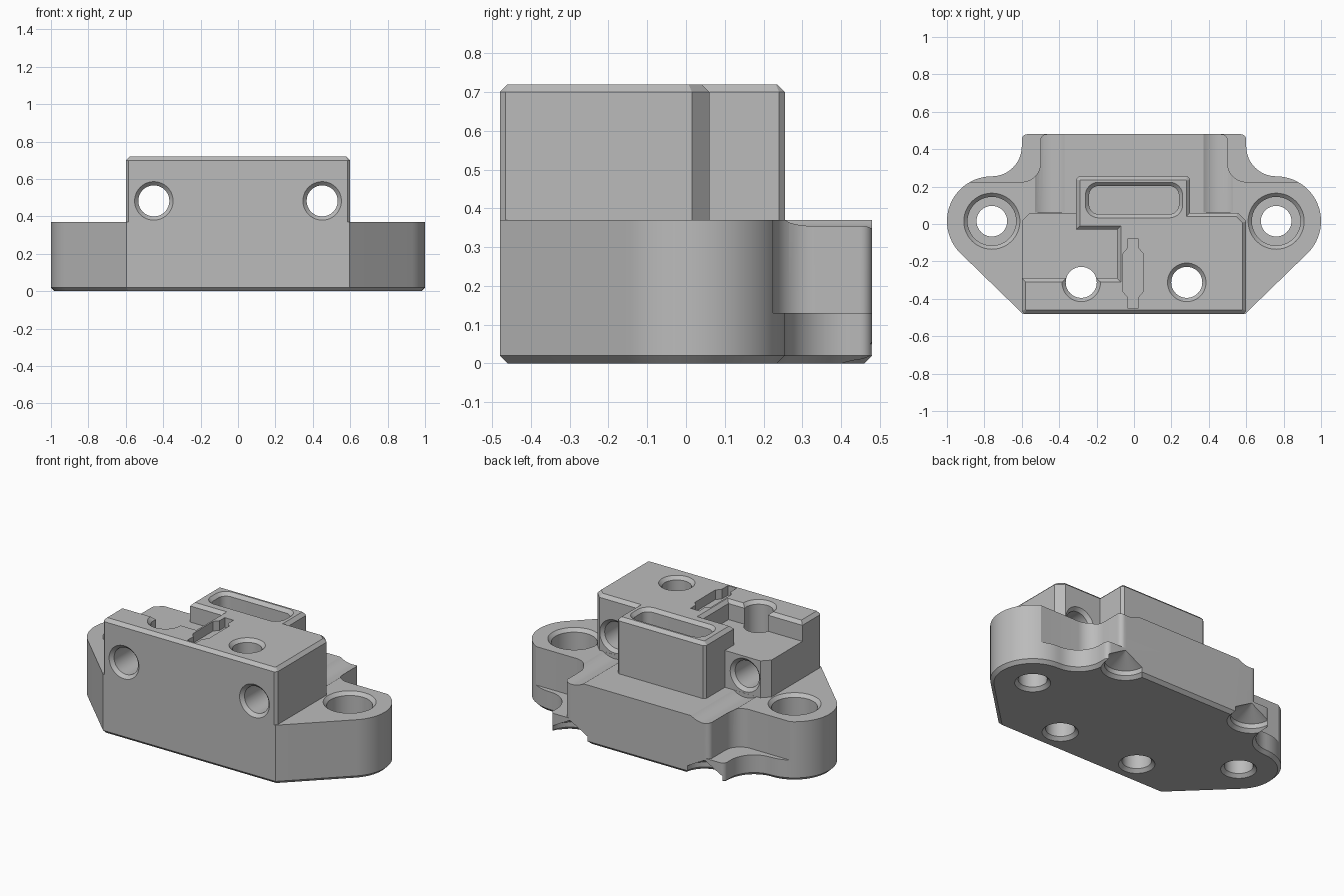
import bpy, bmesh
from math import cos, sin, radians

cube = bpy.data.objects.get("Cube")
if cube:
    bpy.data.objects.remove(cube, do_unlink=True)

grey = bpy.data.materials.new("mid grey")
grey.use_nodes = True
grey.diffuse_color = (0.5, 0.5, 0.5, 1)
grey.node_tree.nodes["Principled BSDF"].inputs["Base Color"].default_value = (0.5, 0.5, 0.5, 1)


def arc(cx, cy, r, a0, a1, n=12):
    angles = [radians(a0 + (a1 - a0) * i / n) for i in range(n + 1)]
    return [(cx + r * cos(a), cy + r * sin(a)) for a in angles]


def circle(cx, cy, r, n=48):
    return arc(cx, cy, r, 0, 360, n)[:-1]


def mirror_x(points):
    return [(-x, y) for x, y in reversed(points)]


def rounded_rect(cx, cy, hx, hy, r):
    points = []
    for i, (sx, sy) in enumerate([(1, 1), (-1, 1), (-1, -1), (1, -1)]):
        points += arc(cx + sx * (hx - r), cy + sy * (hy - r), r, 90 * i, 90 * i + 90, 8)
    return points


def offset(points, d):
    """Move a counter-clockwise outline outwards by d with mitred corners."""
    out = []
    for i, (x, y) in enumerate(points):
        normals = []
        for (ax, ay), (bx, by) in ((points[i - 1], (x, y)),
                                   ((x, y), points[(i + 1) % len(points)])):
            dx, dy = bx - ax, by - ay
            length = (dx * dx + dy * dy) ** 0.5
            normals.append((dy / length, -dx / length))
        (px, py), (qx, qy) = normals
        k = d / (1 + px * qx + py * qy)
        out.append((x + k * (px + qx), y + k * (py + qy)))
    return out


def prism(name, outline, levels, axis="z"):
    """Loft an outline through (height, offset) levels along z or y."""
    bm = bmesh.new()
    rings = []
    for h, d in levels:
        pts = offset(outline, d) if d else outline
        rings.append([bm.verts.new((x, y, h) if axis == "z" else (x, h, y)) for x, y in pts])
    for low, high in zip(rings, rings[1:]):
        for i in range(len(low)):
            bm.faces.new((low[i - 1], low[i], high[i], high[i - 1]))
    bm.faces.new(rings[0][::-1])
    bm.faces.new(rings[-1])
    bmesh.ops.recalc_face_normals(bm, faces=bm.faces)
    mesh = bpy.data.meshes.new(name)
    bm.to_mesh(mesh)
    bm.free()
    mesh.materials.append(grey)
    obj = bpy.data.objects.new(name, mesh)
    bpy.context.collection.objects.link(obj)
    return obj


def combine(target, other, operation):
    other.hide_render = True
    mod = target.modifiers.new(operation, "BOOLEAN")
    mod.operation, mod.object, mod.solver = operation, other, "EXACT"
    bpy.context.view_layer.objects.active = target
    bpy.ops.object.modifier_apply(modifier=mod.name)
    bpy.data.objects.remove(other, do_unlink=True)


def cut(name, outline, levels, axis="z"):
    combine(body, prism(name, outline, levels, axis), "DIFFERENCE")


C = 0.02  # chamfer width

# Base plate with a round ear on each side
half = [(0.595, -0.48)]
half += arc(0.76, 0.015, 0.24, -45, 90, 24)
half += arc(0.76, 0.415, 0.16, 270, 180, 14)[1:]
half += arc(0.57, 0.45, 0.03, 0, 90, 5)
base = prism("base_plate", half + mirror_x(half), [(0, -C), (C, 0), (0.37, 0)])

# Upper block with its open corner pocket
side = [(0.585, -0.48), (0.6, -0.465), (0.6, 0.015), (0.555, 0.06)]
body = prism("mount_body", side + mirror_x(side), [(0.3, 0), (0.72 - C, 0), (0.72, -C)])
pocket = [(-0.75, -0.29), (-0.09, -0.29), (-0.09, 0), (-0.2, 0), (-0.2, 0.3), (-0.75, 0.3)]
cut("corner_pocket", pocket, [(0.6, 0), (0.7, 0), (0.73, 0.03)])
combine(body, base, "UNION")

# Rear tower
tower = [(-0.31, -0.03), (0.3, -0.03), (0.3, 0.24), (0.285, 0.255), (-0.295, 0.255), (-0.31, 0.24)]
combine(body, prism("rear_tower", tower, [(0.3, 0), (0.72 - C, 0), (0.72, -C)]), "UNION")

# Rounded slot in the tower and key-shaped slot in the block top
cut("tower_slot", rounded_rect(0, 0.128, 0.24, 0.075, 0.05),
    [(0.5, 0), (0.7, 0), (0.73, 0.03)])
key_side = [(0.03, -0.45), (0.03, -0.39), (0.055, -0.36), (0.055, -0.16), (0.03, -0.13), (0.03, -0.08)]
cut("key_slot", [(x - 0.005, y) for x, y in key_side + mirror_x(key_side)],
    [(0.66, 0), (0.75, 0)])

for s in (1, -1):
    # Trim the ears above the lower ledge
    trim = [(0.46, 0.6), (0.46, 0.48)] + arc(0.47, 0.45, 0.03, 80, 0, 5)
    trim += arc(0.6, 0.325, 0.1, 180, 270, 10) + [(1.1, 0.225), (1.1, 0.6)]
    cut("ear_trim", trim if s > 0 else mirror_x(trim), [(0.13, 0), (0.5, 0)])

    # Counterbored ear holes
    cut("ear_hole", circle(s * 0.76, 0.015, 0.082), [(-0.01, 0.03), (C, 0), (0.4, 0)])
    cut("ear_counterbore", circle(s * 0.76, 0.015, 0.13), [(0.17, 0), (0.35, 0), (0.38, 0.03)])

    # Vertical holes through the block
    cut("vertical_hole", circle(s * 0.282, -0.312, 0.083),
        [(-0.01, 0.03), (C, 0), (0.7, 0), (0.73, 0.03)])

    # Front-to-back holes with a clearance groove behind them
    cut("cross_hole", circle(s * 0.45, 0.483, 0.083),
        [(-0.49, 0.03), (-0.46, 0), (0.04, 0), (0.07, 0.03)], "y")
    cut("clearance_groove", circle(s * 0.45, 0.483, 0.138), [(0.061, 0), (0.6, 0)], "y")

    # Round recess with a peaked roof under each rear corner
    cut("corner_recess", circle(s * 0.465, 0.481, 0.12),
        [(-0.01, 0.03), (C, 0), (0.05, 0), (0.115, -0.115)])

# Smooth the round walls and keep the edges crisp
bpy.ops.object.select_all(action="DESELECT")
body.select_set(True)
bpy.context.view_layer.objects.active = body
bpy.ops.object.shade_smooth_by_angle(angle=radians(25))
